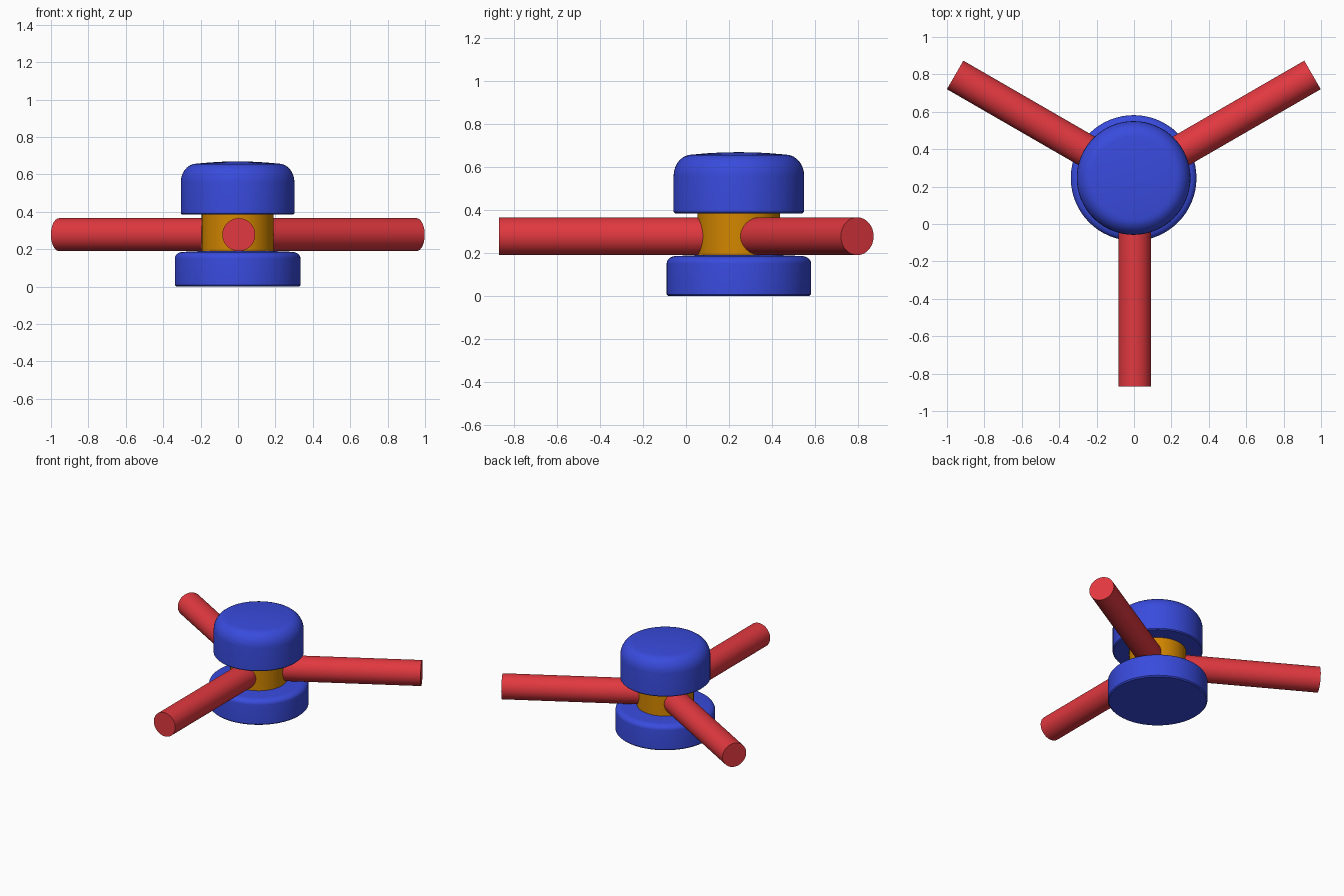
import bpy
import math
from mathutils import Matrix, Vector

if "Cube" in bpy.data.objects:
    bpy.data.objects.remove(bpy.data.objects["Cube"])

HUB = Vector((-0.002, 0.246, 0))


def material(name, color):
    m = bpy.data.materials.new(name)
    m.diffuse_color = color
    m.use_nodes = True
    m.node_tree.nodes["Principled BSDF"].inputs["Base Color"].default_value = m.diffuse_color
    return m


BLUE = material("blue", (0.04, 0.07, 0.72, 1))
RED = material("red", (0.75, 0.04, 0.05, 1))
ORANGE = material("orange", (0.65, 0.24, 0.0, 1))


def lathe(name, profile, mat, matrix, n=64):
    """Revolve (radius, height) points; flat caps close both ends."""
    verts, faces = [], []
    for r, z in profile:
        for i in range(n):
            a = 2 * math.pi * i / n
            verts.append((r * math.cos(a), r * math.sin(a), z))
    for k in range(len(profile) - 1):
        for i in range(n):
            j = (i + 1) % n
            faces.append((k * n + i, k * n + j, (k + 1) * n + j, (k + 1) * n + i))
    faces.append(tuple(reversed(range(n))))
    faces.append(tuple(range((len(profile) - 1) * n, len(profile) * n)))
    mesh = bpy.data.meshes.new(name)
    mesh.from_pydata(verts, [], faces)
    mesh.materials.append(mat)
    obj = bpy.data.objects.new(name, mesh)
    obj.matrix_world = matrix
    bpy.context.collection.objects.link(obj)
    bpy.ops.object.select_all(action='DESELECT')
    obj.select_set(True)
    bpy.context.view_layer.objects.active = obj
    bpy.ops.object.shade_smooth_by_angle(angle=math.radians(35))
    return obj


def rounded(r, z, dr, dz, steps=7):
    """Quarter-ellipse shoulder from the side wall (r) up to height z."""
    return [(r - dr + dr * math.cos(t), z - dz + dz * math.sin(t))
            for t in (math.pi / 2 * i / steps for i in range(steps + 1))]


at_hub = Matrix.Translation(HUB)

# Lower disc
lathe("base_disc", [(0.328, 0.0), (0.336, 0.008)] + rounded(0.336, 0.186, 0.045, 0.035)
      + [(0.15, 0.192)], BLUE, at_hub)

# Central post
lathe("hub_post", [(0.192, 0.17), (0.192, 0.40)], ORANGE, at_hub)

# Upper domed cap
lathe("top_cap", [(0.297, 0.385), (0.304, 0.392)] + rounded(0.304, 0.658, 0.085, 0.10)
      + [(0.15, 0.664), (0.08, 0.668), (0.02, 0.669)], BLUE, at_hub)

# Three spokes, 120 degrees apart
for name, angle, dx in (("front_spoke", -90, 0.006), ("right_spoke", 30, 0.002),
                        ("left_spoke", 150, 0.0)):
    place = (Matrix.Translation(HUB + Vector((dx, 0, 0.278)))
             @ Matrix.Rotation(math.radians(angle), 4, 'Z')
             @ Matrix.Rotation(math.pi / 2, 4, 'Y'))
    end = 1.116 if angle == -90 else 1.102
    lathe(name, [(0.088, 0.1), (0.088, end)], RED, place, 48)
